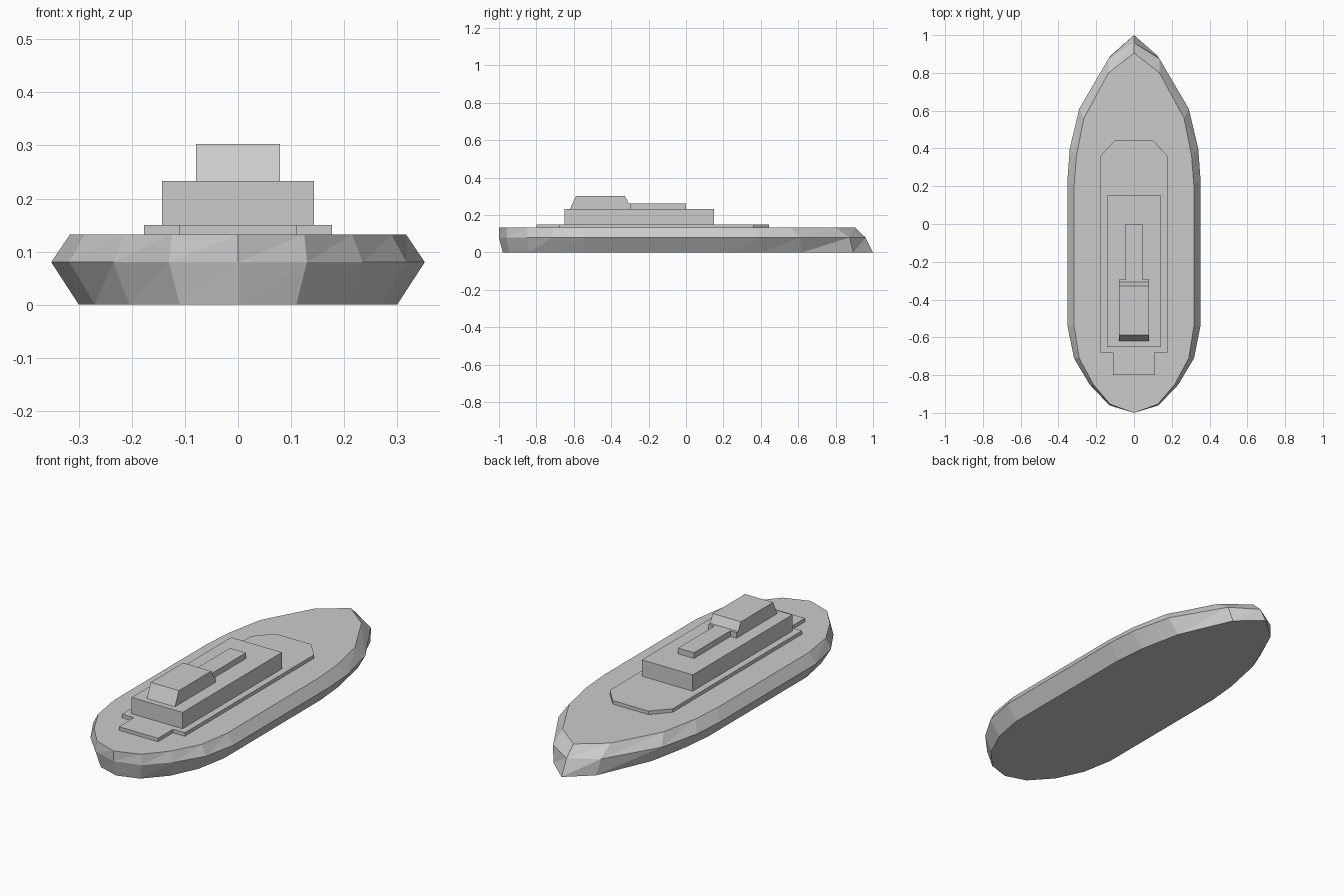
import bpy

if "Cube" in bpy.data.objects:
    bpy.data.objects.remove(bpy.data.objects["Cube"])

def make_object(name, verts, faces):
    mesh = bpy.data.meshes.new(name)
    mesh.from_pydata(verts, [], faces)
    mesh.update()
    obj = bpy.data.objects.new(name, mesh)
    bpy.context.collection.objects.link(obj)
    return obj

def loft(name, rings):
    """Skin equal-length counter-clockwise rings and cap both ends."""
    n = len(rings[0])
    verts = [v for ring in rings for v in ring]
    faces = [tuple(reversed(range(n))), tuple(range(len(verts) - n, len(verts)))]
    for r in range(len(rings) - 1):
        a, b = r * n, (r + 1) * n
        for i in range(n):
            j = (i + 1) % n
            faces += [(a + i, a + j, b + j), (a + i, b + j, b + i)]
    return make_object(name, verts, faces)

def mirrored(half, z):
    """Half outline from stern to bow on +x, mirrored to a closed ring."""
    return [(x, y, z) for x, y in half] + [(-x, y, z) for x, y in reversed(half) if x > 0]

def slab(name, half, z0, z1):
    n = len(mirrored(half, 0))
    verts = mirrored(half, z0) + mirrored(half, z1)
    faces = [tuple(reversed(range(n))), tuple(range(n, 2 * n))]
    faces += [(i, (i + 1) % n, n + (i + 1) % n, n + i) for i in range(n)]
    return make_object(name, verts, faces)

# Hull: keel outline, widest chine, deck edge
keel = [(0, -.98), (.11, -.945), (.205, -.84), (.27, -.7), (.3, -.54),
        (.3, .24), (.285, .4), (.24, .62), (.12, .895), (0, 1)]
chine = [(0, -1), (.13, -.96), (.235, -.85), (.318, -.71), (.352, -.54),
         (.352, .24), (.34, .4), (.29, .61), (.135, .875), (0, .96)]
deck = [(0, -1), (.125, -.955), (.215, -.85), (.29, -.71), (.317, -.54),
        (.317, .2), (.305, .36), (.265, .56), (.135, .8), (0, .905)]
loft("hull", [mirrored(keel, 0), mirrored(chine, .08), mirrored(deck, .132)])

# Raised deck platform with clipped front and stepped rear
slab("deck_platform", [(.11, -.8), (.11, -.68), (.177, -.68), (.177, .36), (.1, .445)], .132, .15)

# Main cabin and the low roof housing
slab("cabin", [(.143, -.65), (.143, .15)], .15, .233)
slab("roof_housing", [(.045, -.3), (.045, 0)], .233, .262)

# Bridge: side profile (y, z) extruded across the width
profile = [(-.62, .233), (-.293, .233), (-.293, .262), (-.306, .262), (-.328, .303), (-.588, .303)]
n = len(profile)
verts = [(.079, y, z) for y, z in profile] + [(-.079, y, z) for y, z in profile]
faces = [tuple(range(n)), tuple(reversed(range(n, 2 * n)))]
faces += [(i, n + i, n + (i + 1) % n, (i + 1) % n) for i in range(n)]
make_object("bridge", verts, faces)
